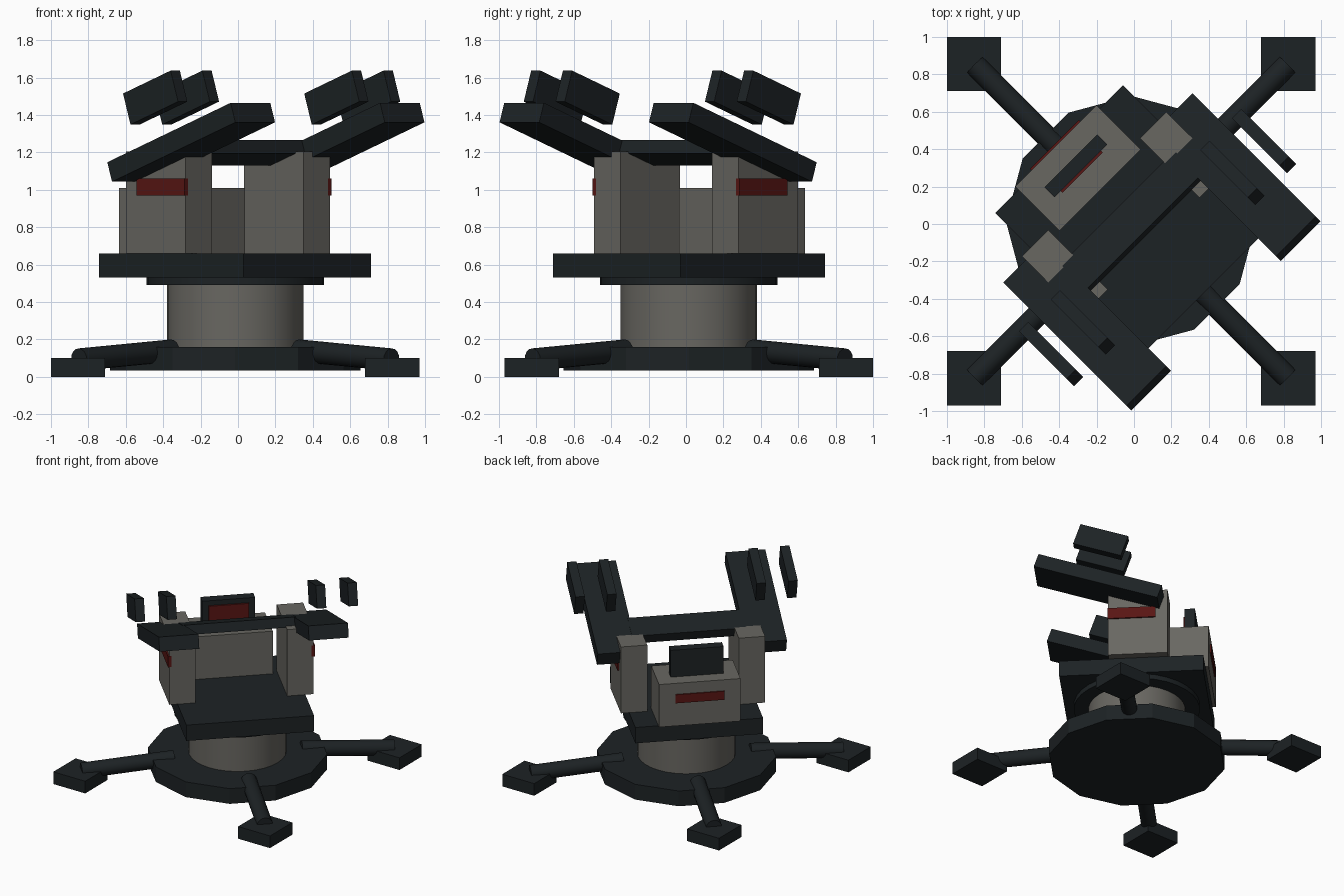
import bpy
from math import radians, pi, sin, cos
from mathutils import Vector, Matrix

if "Cube" in bpy.data.objects:
    bpy.data.objects.remove(bpy.data.objects["Cube"])

CX, CY = -0.015, 0.015          # pivot of the turret
PITCH = radians(18.8)           # upward tilt of the launcher


def material(name, rgb):
    m = bpy.data.materials.new(name)
    m.diffuse_color = (*rgb, 1)
    m.use_nodes = True
    m.node_tree.nodes["Principled BSDF"].inputs["Base Color"].default_value = m.diffuse_color
    return m


DARK = material("dark_metal", (0.012, 0.016, 0.018))
GREY = material("warm_grey", (0.14, 0.135, 0.12))
RED = material("red_panel", (0.10, 0.008, 0.007))

BASE = Matrix.Translation((CX, CY, 0))
TURRET = BASE @ Matrix.Rotation(-pi / 4, 4, 'Z')   # x forward, y sideways


def finish(name, mat, matrix):
    o = bpy.context.object
    o.name = name
    o.data.materials.append(mat)
    o.matrix_world = matrix
    return o


def box(name, mat, center, size, frame=TURRET, pitch=0):
    bpy.ops.mesh.primitive_cube_add(size=1)
    o = bpy.context.object
    o.data.transform(Matrix.Diagonal((*size, 1)))
    return finish(name, mat, frame @ Matrix.Translation(center) @ Matrix.Rotation(-pitch, 4, 'Y'))


def span(name, mat, x0, x1, y0, y1, z0, z1):
    return box(name, mat, ((x0 + x1) / 2, (y0 + y1) / 2, (z0 + z1) / 2),
               (x1 - x0, abs(y1 - y0), z1 - z0))


def disc(name, mat, r, z0, z1, sides, smooth=False):
    bpy.ops.mesh.primitive_cylinder_add(vertices=sides, radius=r, depth=z1 - z0)
    o = finish(name, mat, BASE @ Matrix.Translation((0, 0, (z0 + z1) / 2)))
    if smooth:
        bpy.ops.object.shade_smooth_by_angle(angle=radians(35))
    return o


# Base plate, pedestal and bearing ring
disc("base_plate", DARK, 0.67, 0.035, 0.16, 12)
disc("pedestal", GREY, 0.365, 0.16, 0.49, 32, True)
disc("bearing_ring", DARK, 0.475, 0.49, 0.53, 32, True)

# Four legs with square feet
for i, (sx, sy) in enumerate(((1, 1), (-1, 1), (-1, -1), (1, -1)), 1):
    box(f"foot_{i}", DARK, (0.84 * sx, 0.84 * sy, 0.05), (0.29, 0.29, 0.10), BASE)
    a = Vector((0.34 * sx, 0.34 * sy, 0.14))
    b = Vector((0.835 * sx, 0.835 * sy, 0.092))
    bpy.ops.mesh.primitive_cylinder_add(vertices=16, radius=0.06, depth=(b - a).length)
    rot = (b - a).to_track_quat('Z', 'Y').to_matrix().to_4x4()
    finish(f"leg_{i}", DARK, BASE @ Matrix.Translation((a + b) / 2) @ rot)
    bpy.ops.object.shade_smooth_by_angle(angle=radians(35))

# Turning platform and rear housing with display
span("platform", DARK, -0.545, 0.545, -0.483, 0.483, 0.53, 0.66)
span("rear_housing", GREY, -0.57, -0.235, -0.308, 0.308, 0.66, 1.01)
span("rear_stripe", RED, -0.58, -0.56, -0.185, 0.185, 0.85, 0.92)
span("display", DARK, -0.457, -0.38, -0.2, 0.2, 1.0, 1.23)
span("display_screen", RED, -0.385, -0.367, -0.152, 0.152, 1.05, 1.19)

# Tilted bar joining the launcher plates
box("cross_bar", DARK, (0.005, 0, 1.198), (0.2, 0.86, 0.075), pitch=PITCH)

# Side supports, launcher plates and pods, mirrored left and right
for side, s in (("left", 1), ("right", -1)):
    span(f"{side}_support", GREY, -0.28, 0.17, s * 0.346, s * 0.545, 0.66, 1.205)
    span(f"{side}_support_stripe", RED, -0.19, 0.173, s * 0.53, s * 0.556, 0.97, 1.06)
    box(f"{side}_launcher_plate", DARK, (0.232, s * 0.565, 1.254), (0.985, 0.3, 0.11), pitch=PITCH)
    for where, y in (("inner", 0.565), ("outer", 0.805)):
        box(f"{side}_{where}_pod", DARK, (0.2, s * y, 1.493), (0.38, 0.07, 0.175), pitch=PITCH)
